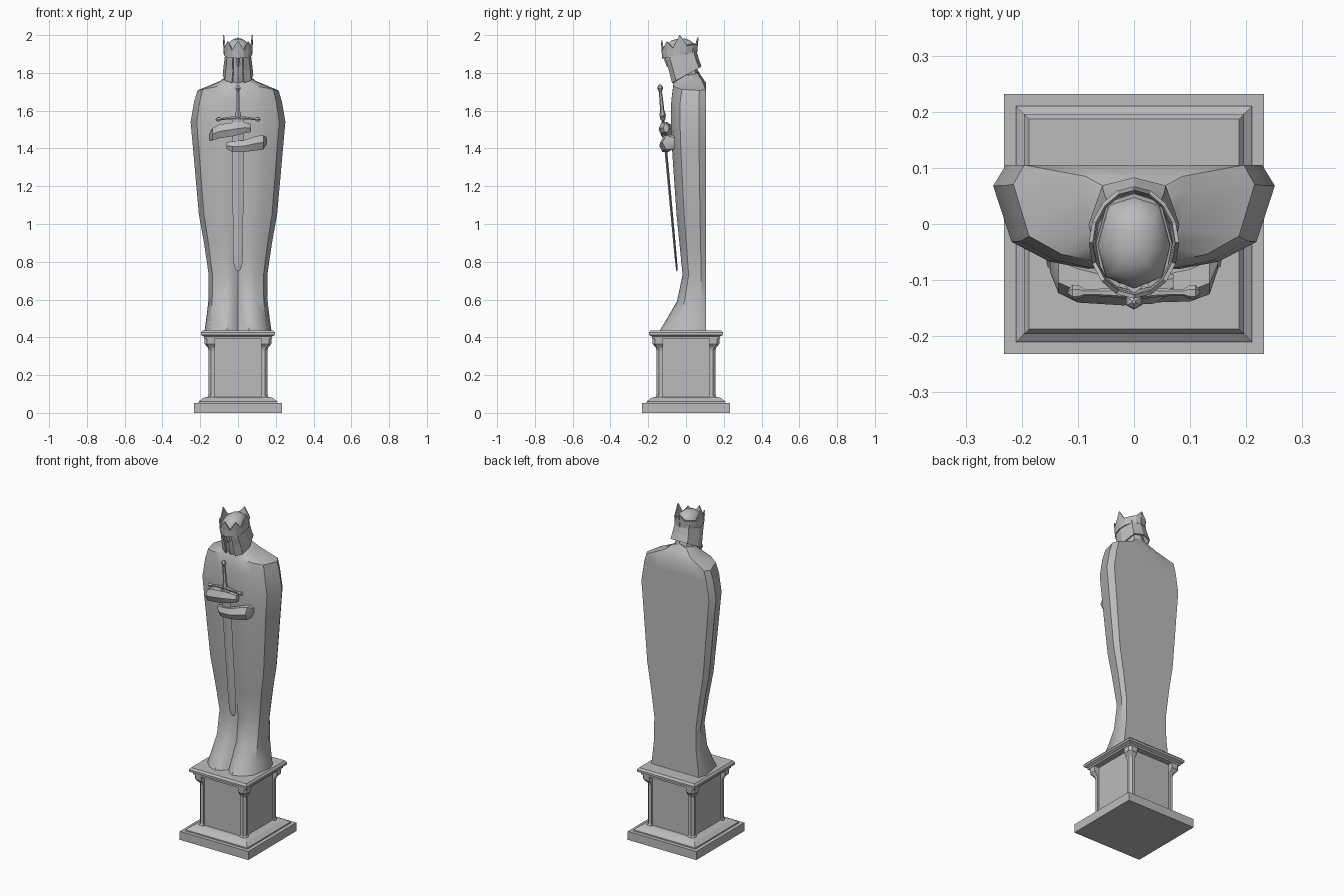
import bpy, math
from math import sin, cos, pi

if "Cube" in bpy.data.objects:
    bpy.data.objects.remove(bpy.data.objects["Cube"], do_unlink=True)

stone = bpy.data.materials.new("grey_stone")
stone.use_nodes = True
stone.diffuse_color = (0.5, 0.5, 0.5, 1)
stone.node_tree.nodes["Principled BSDF"].inputs["Base Color"].default_value = (0.5, 0.5, 0.5, 1)


def loft(name, rings, smooth=None, closed=True):
    """Skin a list of equal-length point rings; closed rings are capped."""
    n = len(rings[0])
    verts = [p for r in rings for p in r]
    faces = []
    for i in range(len(rings) - 1):
        for j in range(n if closed else n - 1):
            k = (j + 1) % n
            faces.append((i*n + j, i*n + k, (i + 1)*n + k, (i + 1)*n + j))
    if closed:
        faces += [tuple(range(n))[::-1], tuple(range(len(verts) - n, len(verts)))]
    me = bpy.data.meshes.new(name)
    me.from_pydata(verts, [], faces)
    me.materials.append(stone)
    ob = bpy.data.objects.new(name, me)
    bpy.context.collection.objects.link(ob)
    bpy.ops.object.select_all(action='DESELECT')
    bpy.context.view_layer.objects.active = ob
    ob.select_set(True)
    bpy.ops.object.mode_set(mode='EDIT')
    bpy.ops.mesh.select_all(action='SELECT')
    bpy.ops.mesh.normals_make_consistent(inside=False)
    bpy.ops.object.mode_set(mode='OBJECT')
    if smooth:
        bpy.ops.object.shade_smooth_by_angle(angle=math.radians(smooth))
    return ob


def mirrored(half):
    """Complete a half outline that starts and ends on the centre line."""
    return half + [(-x, y, z) for x, y, z in half[-2:0:-1]]


def square(h, z, cx=0, cy=0):
    return [(cx + sx*h, cy + sy*h, z) for sx, sy in ((-1, -1), (1, -1), (1, 1), (-1, 1))]


def oval(cx, cy, cz, rx, ry, n=8, slope=0):
    return [(cx + rx*sin(2*pi*i/n), cy + ry*cos(2*pi*i/n), cz + slope*ry*cos(2*pi*i/n))
            for i in range(n)]


# Pedestal: plinth, moulding, shaft, cap
loft("plinth", [square(.232, 0), square(.232, .052)])
loft("base_moulding", [square(.21, .052), square(.21, .06), square(.185, .078), square(.165, .085)])
loft("shaft", [square(.145, .07), square(.145, .42)])
loft("cap", [square(.18, .395), square(.18, .405), square(.196, .413), square(.196, .425),
             square(.187, .437)])


def post_section(z, out, sx, sy):
    a, c = .125, .013
    pts = [(a, a), (out, a), (out, out - c), (out - c, out), (a, out)]
    return [(x*sx, y*sy, z) for x, y in pts]


for side, sx in (("left", 1), ("right", -1)):
    for end, sy in (("front", -1), ("back", 1)):
        profile = ((.078, .165), (.095, .156), (.33, .156), (.345, .16), (.365, .176), (.4, .178))
        loft(f"corner_post_{end}_{side}", [post_section(z, o, sx, sy) for z, o in profile])


# Robed body: flat back, rounded front with a fold between the legs
def robe_section(z, w, front, fold, back=.105, rise=0):
    half = [(0, back), (.5*w, back), (.91*w, back), (w, back - .2*(back - front)),
            (.87*w, front + .26*(back - front)), (.6*w, front + .07*(back - front)),
            (.33*w, front), (.14*w, front + .4*fold), (0, front + fold)]
    return mirrored([(x, y, z + rise*(1 - x/w)) for x, y in half])


robe = [(.435, .177, -.14, .05), (.5, .168, -.1, .045), (.59, .157, -.048, .035),
        (.73, .155, -.018, .02), (.9, .18, -.035, .015), (1.05, .207, -.05, .012),
        (1.25, .225, -.064, .01), (1.4, .238, -.074, .006), (1.54, .251, -.08, 0),
        (1.65, .232, -.078, 0)]
rings = [robe_section(*r) for r in robe]
rings += [robe_section(1.707, .215, -.066, 0, rise=.042),
          robe_section(1.757, .095, -.045, 0, .085, rise=.02),
          robe_section(1.79, .055, -.03, 0, .065, rise=.02)]
loft("robed_body", rings, 40)
loft("neck", [oval(0, .025, 1.75, .06, .055), oval(0, 0, 1.86, .05, .05)], 40)


# Arms crossed over the hilt: sleeve cuff, then gloved hand
def arm(name, s, z, stations):
    rings = []
    for x, y, dz, ry, rz in stations:
        rings.append([(s*x, y + ry*cos(pi*k/3), z + dz + rz*sin(pi*k/3)) for k in range(6)])
    loft(name, rings, 35)


arm("right_arm", -1, 1.49, [(.15, -.065, -.03, .02, .02), (.135, -.085, -.015, .038, .038),
                            (.1, -.1, 0, .04, .042), (.02, -.115, .012, .03, .042),
                            (-.035, -.117, .02, .025, .034), (-.07, -.105, .018, .016, .024)])
arm("left_arm", 1, 1.42, [(.15, -.06, .02, .02, .02), (.135, -.085, .012, .04, .044),
                          (.1, -.1, .008, .038, .044), (.03, -.11, -.008, .03, .036),
                          (-.03, -.112, -.01, .026, .032), (-.06, -.1, -.005, .014, .022)])


# Sword, drawn hanging from its pommel and then tilted
def diamond(z, w, t):
    return [(w, 0, z), (0, t, z), (-w, 0, z), (0, -t, z)]


sword = [loft("sword_blade", [diamond(z, w, t) for z, w, t in (
    (-.16, .031, .007), (-.3, .031, .007), (-.9, .026, .006), (-.955, .022, .005),
    (-.98, .012, .003), (-.987, .002, .001))])]
sword.append(loft("sword_grip", [oval(0, 0, z, r, r, 6) for z, r in (
    (-.02, .006), (-.05, .009), (-.13, .011), (-.155, .017), (-.178, .014))], 40))
sword.append(loft("sword_pommel", [oval(0, 0, z, r, r, 6) for z, r in (
    (.006, .003), (-.002, .012), (-.014, .016), (-.027, .01), (-.034, .005))]))
guard = [(-.118, .003), (-.11, .013), (-.098, .012), (-.088, .006), (-.05, .007), (0, .013)]
guard += [(-x, r) for x, r in guard[-2::-1]]
sword.append(loft("sword_guard", [[(x, r*cos(pi*k/3), -.168 - .1*abs(x) + r*sin(pi*k/3))
                                   for k in range(6)] for x, r in guard], 30))
for ob in sword:
    ob.location = (0, -.138, 1.732)
    ob.rotation_euler.x = math.radians(5.25)


# Head: recessed face, domed skull, open-fronted helmet with nose guard
def head_section(cy, cz, rx, ry, slope):
    half = [(0, 1), (.7, .82), (1, -.05), (.78, -.75), (0, -1)]
    return mirrored([(x*rx, cy + y*ry, cz + slope*y*ry) for x, y in half])


loft("face", [head_section(*s) for s in ((-.02, 1.76, .035, .05, .3), (-.02, 1.8, .055, .062, .3),
                                         (-.03, 1.91, .058, .07, .2))], 40)
loft("skull_dome", [head_section(*s) for s in (
    (-.03, 1.9, .067, .083, .2), (-.035, 1.935, .064, .08, .2), (-.04, 1.96, .05, .063, .18),
    (-.042, 1.976, .03, .038, .15), (-.043, 1.98, .008, .01, .1))], 50)


def helmet_section(cy, cz, rx, ry, slope, gap):
    half = [(0, 1), (.7, .82), (1, -.05), (.85, -.7), (gap, -.97)]
    pts = [(x*rx, cy + y*ry, cz + slope*y*ry) for x, y in half]
    return [(-x, y, z) for x, y, z in pts[:0:-1]] + pts


helmet = loft("helmet", [helmet_section(*s) for s in (
    (.003, 1.79, .081, .08, .55, .4), (-.012, 1.84, .076, .08, .4, .36),
    (-.025, 1.885, .07, .084, .25, .42), (-.031, 1.925, .068, .085, .2, .42))], closed=False)
helmet.modifiers.new("thickness", 'SOLIDIFY').thickness = .008
loft("nose_guard", [[(w, y, z), (0, y - .012, z), (-w, y, z), (0, y + .02, z)] for w, y, z in (
    (.005, -.088, 1.83), (.013, -.094, 1.845), (.009, -.108, 1.88), (.015, -.112, 1.92))])

# Crown: band with raised points around the helmet
N = 16
crown = []
for cz, r, peak in ((1.895, 1.0, 0), (1.935, 1.04, 0), (1.94, 1.08, 1)):
    ring = oval(0, -.033, cz, .068*r, .086*r, N, .2)
    if peak:
        lift = {0: .03, 4: .062, 6: .04, 8: .05, 10: .04, 12: .062}
        ring = [(x, y, z + lift.get(i, 0)) for i, (x, y, z) in enumerate(ring)]
    crown.append(ring + ring[:1])
band = loft("crown", crown, closed=False)
band.modifiers.new("thickness", 'SOLIDIFY').thickness = .007
